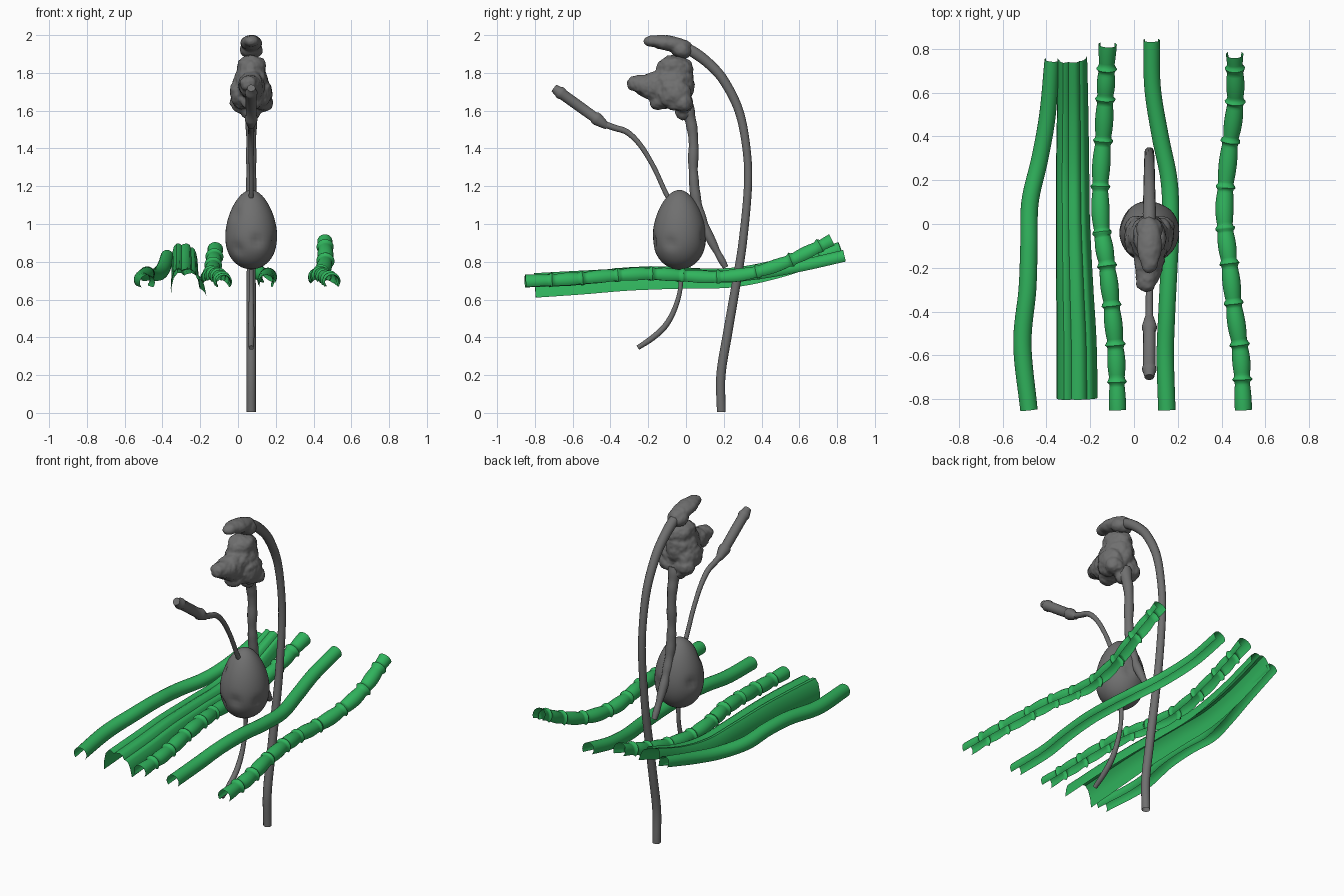
import bpy, bmesh, math
from mathutils import Vector, Matrix, noise

if "Cube" in bpy.data.objects:
    bpy.data.objects.remove(bpy.data.objects["Cube"])


def flat_colour(name, rgb):
    m = bpy.data.materials.new(name)
    m.diffuse_color = (*rgb, 1)
    m.use_nodes = True
    m.node_tree.nodes["Principled BSDF"].inputs["Base Color"].default_value = m.diffuse_color
    return m


green = flat_colour("green", (0.03, 0.46, 0.11))
grey = flat_colour("dark_grey", (0.16, 0.16, 0.16))
CX = 0.07  # plane of the grey figure


def finish(bm, name, mat=grey, angle=50):
    me = bpy.data.meshes.new(name)
    bm.to_mesh(me)
    bm.free()
    ob = bpy.data.objects.new(name, me)
    bpy.context.collection.objects.link(ob)
    me.materials.append(mat)
    bpy.ops.object.select_all(action='DESELECT')
    ob.select_set(True)
    bpy.context.view_layer.objects.active = ob
    bpy.ops.object.shade_smooth_by_angle(angle=math.radians(angle))
    return ob


def spline(pts, sub):
    """Catmull-Rom through 4D points (x, y, z, scale)."""
    p = [Vector(q) for q in pts]
    p = [2 * p[0] - p[1]] + p + [2 * p[-1] - p[-2]]
    out = []
    for i in range(1, len(p) - 2):
        a, b, c, d = p[i - 1:i + 3]
        for k in range(sub):
            t = k / sub
            out.append(0.5 * (2 * b + (c - a) * t + (2 * a - 5 * b + 4 * c - d) * t * t
                              + (3 * b - a - 3 * c + d) * t ** 3))
    return out + [p[-2]]


def sweep(name, pts, profile, closed=True, sub=8, caps=True, swell=None, mat=grey):
    """Sweep a 2D profile along a path, scaled by the 4th coordinate."""
    path = spline(pts, sub) if sub > 1 else [Vector(q) for q in pts]
    bm = bmesh.new()
    rings = []
    for i, q in enumerate(path):
        t = (path[min(i + 1, len(path) - 1)] - path[max(i - 1, 0)]).to_3d().normalized()
        right = (Vector((1, 0, 0)) - t * t.x).normalized()
        up = right.cross(t)
        if not closed and up.z < 0:
            up = -up
        s = q.w * (swell(q) if swell else 1)
        rings.append([bm.verts.new(q.to_3d() + right * a * s + up * b * s) for a, b in profile])
    n = len(profile)
    for r0, r1 in zip(rings, rings[1:]):
        for j in range(n if closed else n - 1):
            bm.faces.new((r0[j], r0[(j + 1) % n], r1[(j + 1) % n], r1[j]))
    if closed and caps:
        bm.faces.new(rings[0])
        bm.faces.new(rings[-1])
    bmesh.ops.recalc_face_normals(bm, faces=bm.faces)
    if not closed and sum(f.normal.z for f in bm.faces) < 0:
        bmesh.ops.reverse_faces(bm, faces=bm.faces)
    return finish(bm, name, mat)


def arc(a0, a1, n):
    return [(math.cos(math.radians(a0 + (a1 - a0) * i / n)),
             math.sin(math.radians(a0 + (a1 - a0) * i / n))) for i in range(n + 1)]


circle = arc(0, 360, 14)[:-1]
arch = arc(-40, 220, 16)


def in_plane(pts):
    return [(CX, y, z, r) for y, z, r in pts]


def lumpy(amount, freq):
    return lambda q: 1 + amount * noise.noise(q.to_3d() * freq)


# Egg-shaped body with dents
bm = bmesh.new()
bmesh.ops.create_uvsphere(bm, u_segments=40, v_segments=28, radius=1)
dents = [(-0.02, -0.12, 1.06), (0.10, -0.17, 0.91), (0.0, -0.14, 0.87),
         (0.19, -0.08, 0.90), (-0.05, 0.02, 0.95), (0.12, 0.10, 0.93)]
for v in bm.verts:
    z = v.co.z
    w = 0.135 * (1 - 0.19 * z)
    v.co = Vector((CX + v.co.x * w, -0.035 + v.co.y * w * 1.03, 0.97 + z * 0.21))
    axis = Vector((CX, -0.035, v.co.z))
    for d in dents:
        f = math.exp(-((v.co - Vector(d)).length / 0.028) ** 2)
        v.co += (axis - v.co) * 0.12 * f
finish(bm, "egg_body")

# Neck, back tube, tail and front arm
sweep("neck", in_plane([(0.21, 0.77, .016), (0.14, 0.90, .022), (0.085, 1.02, .025), (0.05, 1.15, .027),
                        (0.038, 1.3, .028), (0.04, 1.42, .025), (0.03, 1.52, .03), (0.0, 1.63, .04)]),
      circle, swell=lumpy(0.25, 14))
sweep("back_tube", in_plane([(-0.02, 1.94, .026), (0.04, 1.91, .03), (0.12, 1.85, .028), (0.2, 1.76, .026),
                             (0.28, 1.6, .024), (0.32, 1.4, .022), (0.328, 1.2, .022), (0.30, 0.9, .023),
                             (0.265, 0.68, .024), (0.22, 0.42, .025), (0.185, 0.2, .025),
                             (0.187, 0.004, .024)]), circle, caps=False)
sweep("tail", in_plane([(-0.025, 0.80, .013), (-0.03, 0.66, .012), (-0.06, 0.55, .014), (-0.11, 0.46, .016),
                        (-0.18, 0.395, .016), (-0.255, 0.345, .013)]), circle)
sweep("front_arm", in_plane([(-0.07, 1.10, .014), (-0.11, 1.17, .013), (-0.17, 1.30, .013),
                             (-0.24, 1.415, .014), (-0.31, 1.485, .016), (-0.38, 1.51, .017),
                             (-0.45, 1.535, .018)]), circle)

# Handle at the end of the front arm, turned with end collars
a, b = Vector((-0.415, 1.515)), Vector((-0.70, 1.72))
stops = [(0, .016), (.05, .022), (.18, .034), (.23, .034), (.26, .028), (.5, .029),
         (.82, .029), (.85, .033), (.89, .033), (.92, .028), (1, .022)]
sweep("handle", in_plane([(*a.lerp(b, t), r) for t, r in stops]), circle, sub=1)


def blob(name, lumps, voxel, strength):
    """Fuse tilted ellipsoids (dx, y, z, rx, ry, rz, tilt) into one lumpy solid."""
    bm = bmesh.new()
    for dx, y, z, rx, ry, rz, tilt in lumps:
        m = (Matrix.Translation((CX + dx, y, z)) @ Matrix.Rotation(math.radians(tilt), 4, 'X')
             @ Matrix.Diagonal((rx, ry, rz, 1)))
        bmesh.ops.create_icosphere(bm, subdivisions=3, radius=1, matrix=m)
    ob = finish(bm, name, angle=80)
    rm = ob.modifiers.new("fuse", 'REMESH')
    rm.mode, rm.voxel_size, rm.use_smooth_shade = 'VOXEL', voxel, True
    pre = ob.modifiers.new("blend", 'SMOOTH')
    pre.iterations = 6
    tex = bpy.data.textures.new(name + "_lumps", 'CLOUDS')
    tex.noise_scale = 0.05
    dp = ob.modifiers.new("lumps", 'DISPLACE')
    dp.texture, dp.strength, dp.texture_coords = tex, strength, 'LOCAL'
    return ob


# Head: crown, cheeks, wedge snout and jaw
cheeks = [(s * 0.055, y, z, .057, ry, rz, 0) for s in (-1, 1)
          for y, z, ry, rz in ((-0.06, 1.69, .09, .085), (-0.01, 1.64, .05, .05))]
blob("head", cheeks + [
    (0, -0.06, 1.825, .078, .095, .07, 0), (0, -0.07, 1.74, .09, .115, .12, 0),
    (0, -0.16, 1.73, .07, .105, .075, 0), (-0.01, -0.22, 1.73, .055, .09, .055, -15),
    (-0.015, -0.27, 1.742, .044, .044, .042, 0), (0, -0.10, 1.66, .07, .10, .05, 18),
    (0, -0.01, 1.60, .05, .05, .05, 0)], 0.008, 0.022)

# Crest lying on top of the head, joined to the back tube
blob("crest", [(0, -0.09, 1.957, .058, .125, .040, -8), (0, -0.17, 1.968, .042, .055, .032, 0),
               (0, -0.025, 1.925, .062, .06, .05, -25)], 0.007, 0.01)

# Plain arched strands
sweep("strand_outer", [(-.375, .75, .83, .034), (-.395, .5, .765, .038), (-.43, .3, .73, .039),
                       (-.475, .1, .725, .04), (-.48, -.1, .735, .04), (-.487, -.3, .73, .041),
                       (-.51, -.55, .705, .042), (-.48, -.85, .69, .04)], arch, False, mat=green)
sweep("strand_inner", [(.08, .84, .825, .038), (.085, .62, .775, .038), (.12, .4, .735, .039),
                       (.16, .2, .715, .039), (.168, 0, .72, .039), (.16, -.2, .73, .039),
                       (.15, -.4, .722, .039), (.143, -.6, .70, .04), (.15, -.85, .69, .04)],
      arch, False, mat=green)


# Jointed strands with rings at the nodes
def jointed(name, pts, nodes):
    ends = sorted([-0.95] + nodes + [0.95])

    def swell(q):
        lo = max(e for e in ends if e <= q.y)
        hi = min(e for e in ends if e > q.y)
        d = min(q.y - lo, hi - q.y)
        return 0.88 + 0.22 * math.sin(math.pi * (q.y - lo) / (hi - lo)) + 0.4 * max(0, 1 - d / 0.014)

    sweep(name, pts, arch, False, sub=22, swell=swell, mat=green)


jointed("jointed_strand_left",
        [(-.12, .82, .865, .038), (-.13, .6, .79, .038), (-.14, .4, .738, .038), (-.153, .2, .715, .038),
         (-.15, 0, .72, .038), (-.122, -.2, .73, .038), (-.10, -.4, .72, .038), (-.082, -.6, .70, .038),
         (-.075, -.85, .69, .036)], [.71, .57, .38, .17, -.04, -.19, -.37, -.55, -.72])
jointed("jointed_strand_right",
        [(.46, .775, .91, .038), (.462, .55, .80, .038), (.437, .35, .735, .038), (.417, .15, .713, .038),
         (.415, 0, .72, .038), (.438, -.2, .73, .038), (.46, -.4, .72, .038), (.488, -.6, .703, .038),
         (.50, -.85, .692, .036)], [.71, .56, .38, .17, -.02, -.18, -.36, -.55, -.71])

# Broad folded strand
folds = [(-.095, -.075), (-.092, -.02), (-.08, .03), (-.06, .055), (-.04, .055), (-.025, .042),
         (-.01, .05), (.015, .055), (.035, .045), (.045, .022), (.058, .022), (.072, .01),
         (.085, -.025), (.094, -.075)]
sweep("broad_strand", [(-.282, .75, .86, .72), (-.28, .5, .775, .76), (-.28, .25, .725, .8),
                       (-.278, 0, .72, .82), (-.27, -.3, .715, .9), (-.262, -.55, .70, .97),
                       (-.26, -.80, .685, 1)], folds, False, mat=green)
